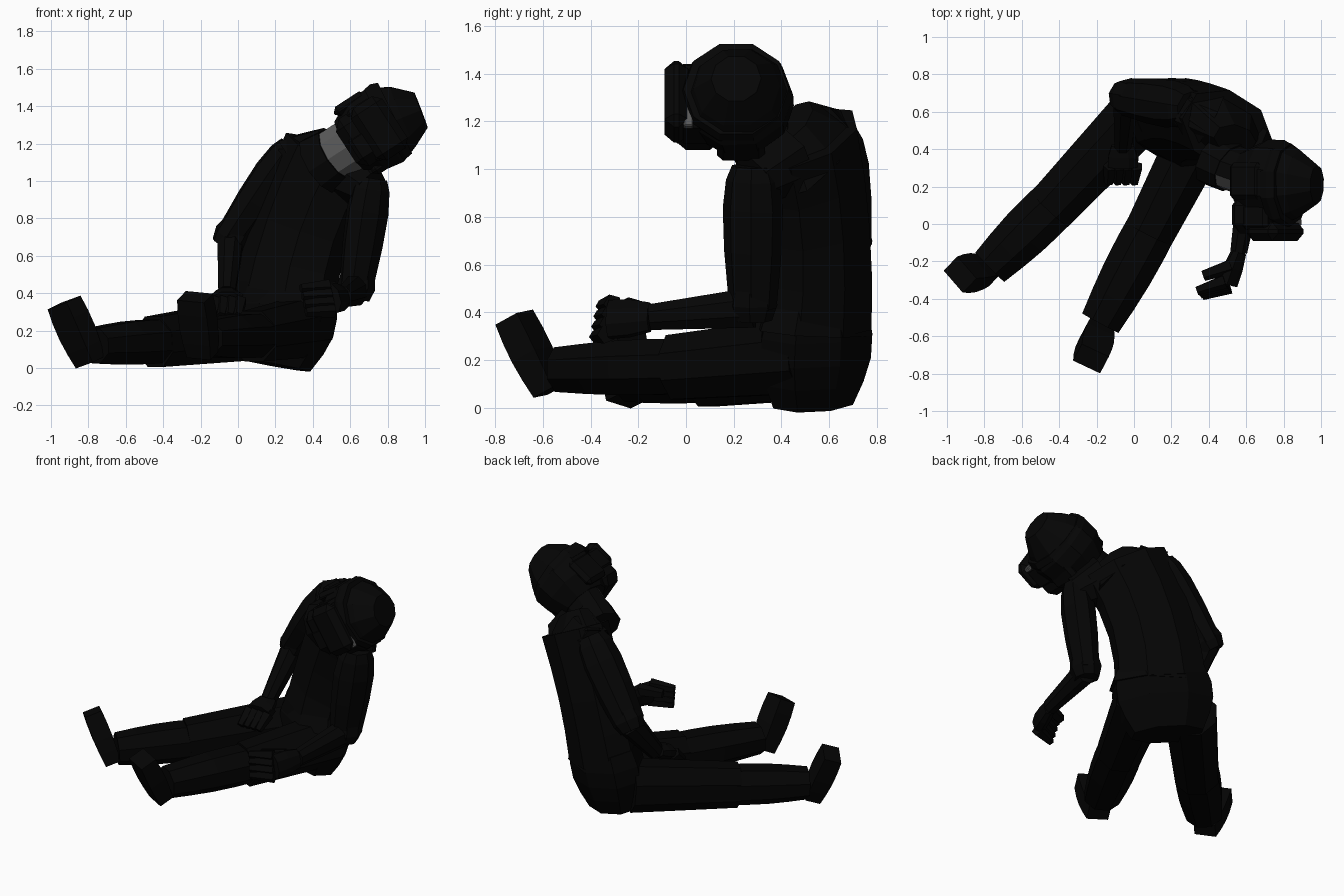
import bpy, bmesh, math
from mathutils import Vector, Matrix

if "Cube" in bpy.data.objects:
    bpy.data.objects.remove(bpy.data.objects["Cube"])


def material(name, grey):
    mat = bpy.data.materials.new(name)
    mat.use_nodes = True
    mat.diffuse_color = (grey, grey, grey, 1)
    shader = mat.node_tree.nodes["Principled BSDF"]
    shader.inputs["Base Color"].default_value = mat.diffuse_color
    return mat


jacket_black = material("black jacket", .0015)
trouser_black = material("darker trousers", .001)
skin_grey = material("grey skin", .1)

across_x = Vector((1, 0, 0))
upright = Vector((0, 0, 1))
body_side = Vector((.86, -.5, 0))

# The head is rolled over towards the left shoulder
head_frame = Matrix.Translation((.75, .19, 1.29)) @ Matrix.Rotation(math.radians(57), 4, 'Y')


def finish(name, bm, mat, frame):
    bmesh.ops.recalc_face_normals(bm, faces=bm.faces)
    mesh = bpy.data.meshes.new(name)
    bm.to_mesh(mesh)
    bm.free()
    mesh.materials.append(mat)
    part = bpy.data.objects.new(name, mesh)
    bpy.context.collection.objects.link(part)
    part.matrix_world = frame
    return part


def bezier(points, t):
    """Point on the Bezier curve with any number of control points."""
    points = [Vector(p) for p in points]
    while len(points) > 1:
        points = [a.lerp(b, t) for a, b in zip(points, points[1:])]
    return points[0]


def tube(name, points, start, end, mat, flat=1.0, swell=0.0,
         side=body_side, sides=8, steps=4, frame=Matrix()):
    """Faceted tube along a curve: the half width runs from start to end and
    swells in the middle; flat is the depth as a share of the width."""
    bm = bmesh.new()
    centres = [bezier(points, i / steps) for i in range(steps + 1)]
    loops = []
    for i, centre in enumerate(centres):
        t = i / steps
        tangent = centres[min(i + 1, steps)] - centres[max(i - 1, 0)]
        tangent.normalize()
        across = (side - tangent * side.dot(tangent)).normalized()
        deep = tangent.cross(across) * flat
        width = (start + (end - start) * t) * (1 + swell * math.sin(math.pi * t))
        width /= math.cos(math.pi / sides)
        angles = [(k + .5) * math.tau / sides for k in range(sides)]
        loops.append([bm.verts.new(centre + width * (across * math.cos(a) + deep * math.sin(a)))
                      for a in angles])
    for low, high in zip(loops, loops[1:]):
        for k in range(sides):
            bm.faces.new((low[k - 1], low[k], high[k], high[k - 1]))
    bm.faces.new(loops[0])
    bm.faces.new(loops[-1])
    return finish(name, bm, mat, frame)


def head_tube(name, points, start, end, mat, **options):
    return tube(name, points, start, end, mat, side=across_x, sides=10,
                frame=head_frame, **options)


def head_block(name, centre, size, bevel, mat=jacket_black):
    bm = bmesh.new()
    bmesh.ops.create_cube(bm, size=1)
    bmesh.ops.scale(bm, vec=size, verts=bm.verts)
    bmesh.ops.translate(bm, vec=centre, verts=bm.verts)
    bmesh.ops.bevel(bm, geom=bm.edges[:], offset=bevel, segments=1, affect='EDGES')
    return finish(name, bm, mat, head_frame)


def arm(label, shoulder, elbow, wrist, knuckles, reach, across):
    """Arm from shoulder to fingertips; the fingers sit side by side along across."""
    shoulder, elbow, wrist, knuckles, reach = map(
        Vector, (shoulder, elbow, wrist, knuckles, reach))
    collar = Vector((.5, .5, 1.1))
    top = shoulder.lerp(elbow, -.12)
    tube(label + "_shoulder", [shoulder.lerp(collar, .6), shoulder], .15, .1, jacket_black,
         side=upright, steps=2)
    tube(label + "_upper_arm", [top, shoulder, elbow], .07, .08, jacket_black,
         flat=1.2, swell=.35)
    tube(label + "_sleeve_cuff", [elbow.lerp(shoulder, .15), elbow.lerp(shoulder, -.1)],
         .085, .075, jacket_black, swell=.2, steps=2)
    tube(label + "_forearm", [elbow, wrist], .07, .045, jacket_black, flat=1.2, side=across_x)
    tube(label + "_palm", [wrist, knuckles], .06, .08, jacket_black,
         flat=.6, swell=.1, side=across, steps=2)
    for i, finger in enumerate(("index", "middle", "ring", "little")):
        base = knuckles + across * (.07 - i * .045)
        tube(f"{label}_{finger}_finger", [base, base + reach], .033, .02, jacket_black,
             side=across, sides=5, steps=2)
    base = wrist.lerp(knuckles, .5) + across * .05
    tube(label + "_thumb", [base, base + reach], .035, .025, jacket_black,
         side=across, sides=5, steps=2)


def leg(label, hip, knee, ankle, heel, toe):
    """Stretched leg with the boot standing on its heel."""
    hip, knee, ankle = map(Vector, (hip, knee, ankle))
    side = upright.cross(ankle - hip).normalized()
    tube(label + "_thigh", [hip, knee], .16, .135, trouser_black, side=side)
    tube(label + "_shin", [knee.lerp(hip, .1), ankle], .135, .11, trouser_black,
         flat=.85, swell=.1, side=side)
    tube(label + "_boot", [heel, toe], .07, .08, jacket_black, flat=.7, swell=.15,
         side=side, sides=4)


# Trunk, curving up from the pelvis to the base of the neck
tube("pelvis", [(.17, .53, .02), (.25, .55, .42)], .22, .28, trouser_black, flat=.65, swell=.22)
tube("jacket_hem", [(.24, .54, .32), (.25, .55, .44)], .31, .27, jacket_black, flat=.65, steps=2)
tube("jacket", [(.24, .55, .34), (.3, .59, .75), (.5, .5, 1.13)], .28, .27, jacket_black,
     flat=.7, swell=-.05)
tube("jacket_yoke", [(.46, .53, 1.06), (.54, .45, 1.2)], .28, .13, jacket_black,
     flat=.6, steps=2)

# Left arm reaches forward, right hand rests by the thigh
arm("left", shoulder=(.71, .28, .95), elbow=(.63, .28, .42), wrist=(.56, -.15, .38),
    knuckles=(.5, -.32, .37), reach=(-.15, -.05, -.01), across=Vector((-.2, .2, .95)))
arm("right", shoulder=(.26, .63, 1.13), elbow=(-.04, .68, .69), wrist=(-.06, .42, .4),
    knuckles=(-.06, .31, .36), reach=(-.01, -.09, -.08), across=across_x)

# Legs
leg("left", hip=(.36, .5, .22), knee=(.08, -.05, .17), ankle=(-.18, -.53, .16),
    heel=(-.19, -.57, .07), toe=(-.23, -.72, .38))
leg("right", hip=(.02, .58, .2), knee=(-.45, .08, .14), ankle=(-.77, -.23, .12),
    heel=(-.79, -.25, .03), toe=(-.93, -.27, .35))

# Neck, bare at the throat, covered behind and by the collar
neck = head_tube("neck", [(0, .12, -.3), (0, .06, -.1)], .14, .14, skin_grey, flat=.85)
neck.data.materials.append(jacket_black)
for face in neck.data.polygons:
    face.material_index = 0 if face.normal.y < -.25 else 1
head_tube("collar", [(0, .16, -.38), (0, .11, -.27)], .16, .145, jacket_black,
          flat=.9, steps=2)

# Head with helmet, goggles and mask
head_tube("face", [(0, -.03, -.18), (0, -.02, 0)], .1, .15, skin_grey)
head_tube("helmet", [(0, .06, -.18), (0, .02, .04), (.05, .02, .24)], .15, .1,
          jacket_black, swell=.75)
head_tube("helmet_rim", [(0, .02, .02), (.01, .02, .1)], .21, .21, jacket_black,
          swell=.05, steps=2)
head_block("goggles", (.01, -.23, 0), (.33, .1, .2), bevel=.04)
head_block("goggle_seal", (0, -.15, -.03), (.32, .14, .16), bevel=.02)
head_block("bare_brow", (.1, -.18, .05), (.14, .04, .03), bevel=.005, mat=skin_grey)
head_block("mask", (0, -.14, -.11), (.3, .2, .19), bevel=.05)
head_block("mask_filter", (.04, -.21, -.12), (.15, .07, .12), bevel=.02)
for label, sign in (("left", 1), ("right", -1)):
    head_block(label + "_ear_cover", (.185 * sign, .04, -.06), (.06, .2, .2), bevel=.025)
